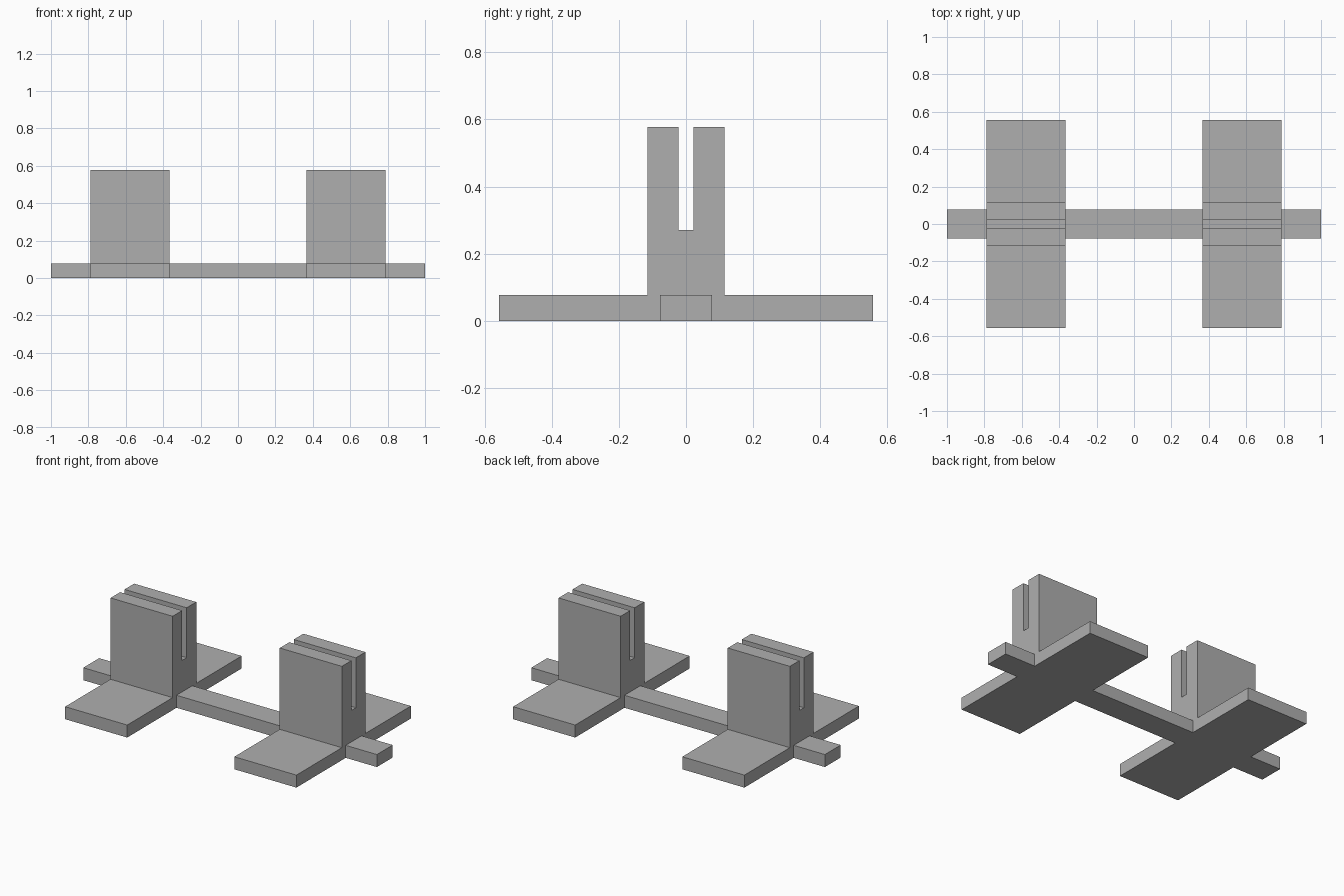
import bpy
import bmesh

cube = bpy.data.objects.get("Cube")
if cube:
    bpy.data.objects.remove(cube, do_unlink=True)

grey = bpy.data.materials.new("plain grey")
grey.use_nodes = True
colour = (0.43, 0.43, 0.43, 1)
grey.diffuse_color = colour
grey.node_tree.nodes["Principled BSDF"].inputs["Base Color"].default_value = colour

BASE_H = 0.077
INNER, OUTER = 0.365, 0.788


def extrude_profile(name, profile, x0, x1):
    """Extrude a (y, z) outline along x from x0 to x1."""
    bm = bmesh.new()
    face = bm.faces.new([bm.verts.new((x0, y, z)) for y, z in profile])
    grown = bmesh.ops.extrude_face_region(bm, geom=[face])
    moved = [g for g in grown["geom"] if isinstance(g, bmesh.types.BMVert)]
    bmesh.ops.translate(bm, verts=moved, vec=(x1 - x0, 0, 0))
    bmesh.ops.recalc_face_normals(bm, faces=bm.faces)
    mesh = bpy.data.meshes.new(name)
    bm.to_mesh(mesh)
    bm.free()
    mesh.materials.append(grey)
    obj = bpy.data.objects.new(name, mesh)
    bpy.context.collection.objects.link(obj)
    return obj


# Slotted upright on a wide foot: half outline, mirrored in y
half = [(0.557, 0), (0.557, BASE_H), (0.115, BASE_H),
        (0.115, 0.578), (0.022, 0.578), (0.022, 0.271)]
stand = half + [(-y, z) for y, z in reversed(half)]

# Connecting bar, flush with the feet
bar = [(0.077, 0), (0.077, BASE_H), (-0.077, BASE_H), (-0.077, 0)]

for side, s in (("left", 1), ("right", -1)):
    extrude_profile(side + "_slotted_stand", stand, s * INNER, s * OUTER)
    extrude_profile(side + "_bar_end", bar, s * OUTER, s)
extrude_profile("middle_bar", bar, -INNER, INNER)
